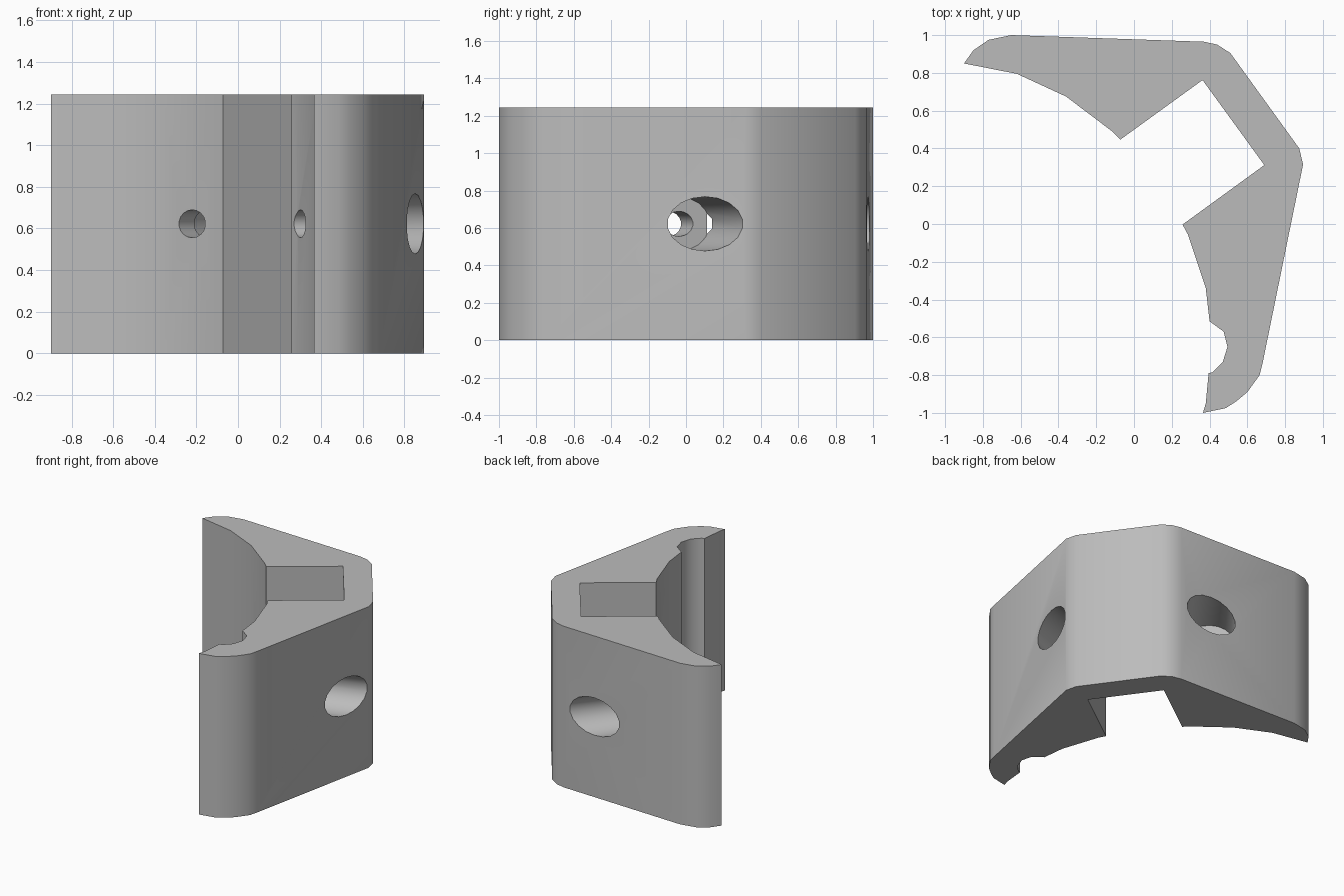
import bpy, bmesh, math
from mathutils import Matrix, Vector

cube = bpy.data.objects.get("Cube")
if cube:
    bpy.data.objects.remove(cube, do_unlink=True)

HEIGHT = 1.245
MID = HEIGHT / 2

grey = bpy.data.materials.new("plain_grey")
grey.use_nodes = True
grey.diffuse_color = (0.5, 0.5, 0.5, 1)
grey.node_tree.nodes["Principled BSDF"].inputs["Base Color"].default_value = (0.5, 0.5, 0.5, 1)


def make_object(name, bm):
    bmesh.ops.recalc_face_normals(bm, faces=bm.faces)
    mesh = bpy.data.meshes.new(name)
    bm.to_mesh(mesh)
    bm.free()
    mesh.materials.append(grey)
    obj = bpy.data.objects.new(name, mesh)
    bpy.context.collection.objects.link(obj)
    return obj


# Bracket body: plan outline extruded upwards
outline = [
    # back arm, outer side
    (-0.9, 0.85), (-0.85, 0.92), (-0.77, 0.975), (-0.65, 1.0), (0.37, 0.965),
    (0.44, 0.95), (0.51, 0.905),
    # right arm, outer side
    (0.875, 0.4), (0.895, 0.315), (0.68, -0.74), (0.665, -0.8), (0.6, -0.89),
    (0.54, -0.94), (0.485, -0.975), (0.365, -1.0),
    # groove near the right tip
    (0.38, -0.95), (0.395, -0.79), (0.415, -0.785), (0.47, -0.73), (0.495, -0.65),
    (0.475, -0.57), (0.4, -0.515),
    # inner side and open slot
    (0.38, -0.34), (0.285, -0.055), (0.257, -0.003), (0.69, 0.312), (0.363, 0.762),
    (-0.072, 0.447), (-0.115, 0.49), (-0.36, 0.675), (-0.62, 0.795),
]
bm = bmesh.new()
base = bm.faces.new([bm.verts.new((x, y, 0)) for x, y in outline])
top = bmesh.ops.extrude_face_region(bm, geom=[base])["geom"]
bmesh.ops.translate(bm, vec=(0, 0, HEIGHT),
                    verts=[v for v in top if isinstance(v, bmesh.types.BMVert)])
body = make_object("bracket_body", bm)


# Oval bore running from one plan point to another
def bore(name, start, end, half_width, half_height):
    a, b = Vector((*start, MID)), Vector((*end, MID))
    along = (b - a).normalized()
    side = Vector((0, 0, 1)).cross(along)
    turn = Matrix((side, Vector((0, 0, 1)), along)).transposed().to_4x4()
    bm = bmesh.new()
    bmesh.ops.create_cone(bm, cap_ends=True, segments=18, radius1=1, radius2=1,
                          depth=(b - a).length)
    bmesh.ops.scale(bm, vec=(half_width, half_height, 1), verts=bm.verts)
    bmesh.ops.transform(bm, matrix=Matrix.Translation((a + b) / 2) @ turn, verts=bm.verts)
    cutter = make_object(name, bm)
    cutter.hide_render = True
    return cutter


# Counterbored screw holes: outer mouth centre, inner exit centre
cutters = []
for side, mouth, exit_point in (("right", (0.845, 0.1), (0.3, -0.1)),
                                ("back", (0.1, 0.975), (-0.22, 0.57))):
    m, e = Vector(mouth), Vector(exit_point)
    d = (e - m).normalized()
    cutters.append(bore(side + "_counterbore", m - d * 0.3, m + d * 0.4, 0.175, 0.145))
    cutters.append(bore(side + "_screw_hole", m + d * 0.2, e + d * 0.3, 0.08, 0.067))

bpy.ops.object.select_all(action='DESELECT')
bpy.context.view_layer.objects.active = body
body.select_set(True)
for cutter in cutters:
    mod = body.modifiers.new(cutter.name, 'BOOLEAN')
    mod.operation = 'DIFFERENCE'
    mod.solver = 'EXACT'
    mod.object = cutter
    bpy.ops.object.modifier_apply(modifier=mod.name)
for cutter in cutters:
    bpy.data.objects.remove(cutter, do_unlink=True)

bpy.ops.object.shade_smooth_by_angle(angle=math.radians(32))
